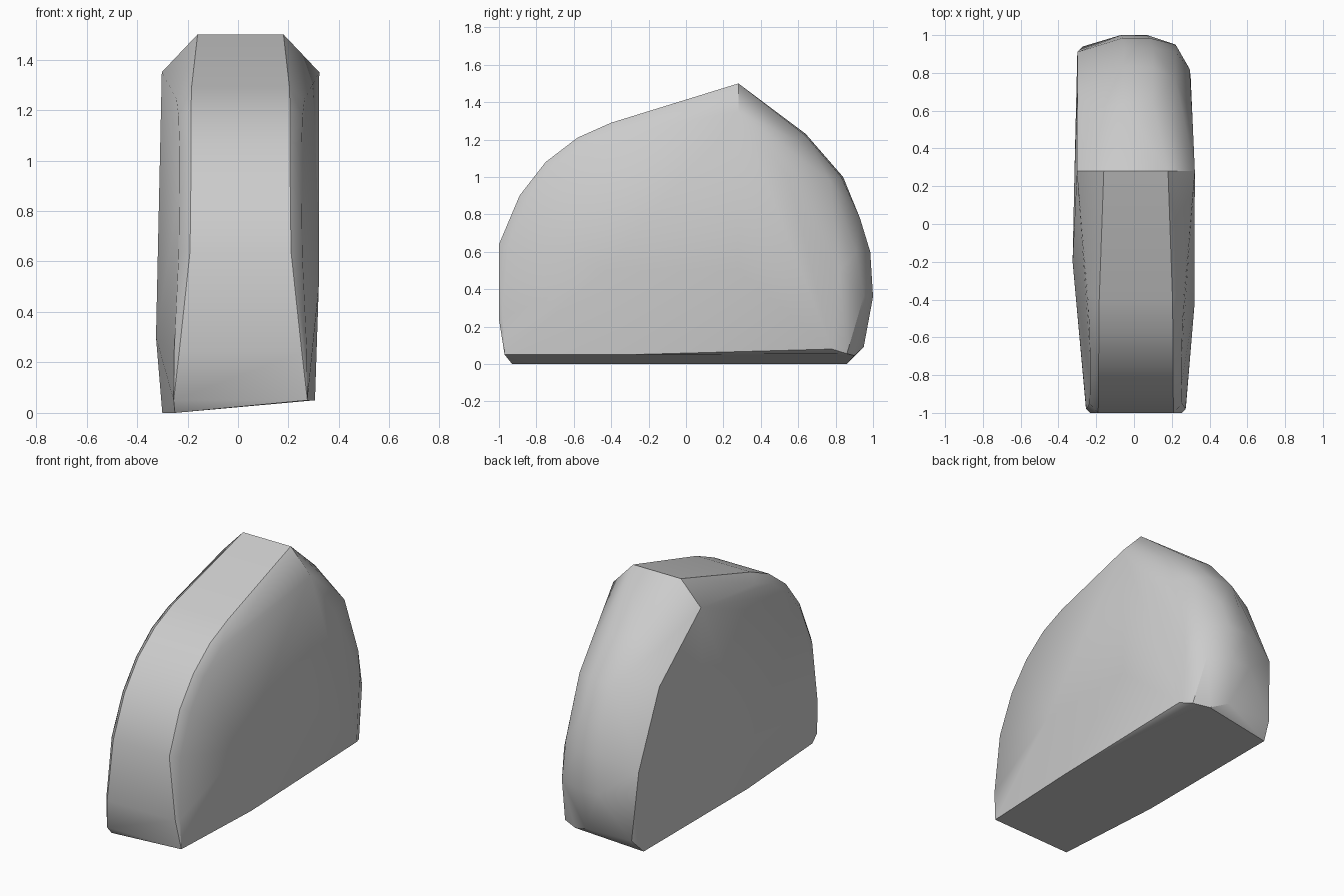
import bpy, bmesh, math

if "Cube" in bpy.data.objects:
    bpy.data.objects.remove(bpy.data.objects["Cube"])

stone = bpy.data.materials.new("grey stone")
stone.use_nodes = True
colour = (0.6, 0.6, 0.6, 1)
stone.diffuse_color = colour
stone.node_tree.nodes["Principled BSDF"].inputs["Base Color"].default_value = colour

# Front band: y, z, half width, then the chamfer's inset and side step
band = [
    (-0.97, 0.05, 0.265, 0, 0),
    (-1.0, 0.24, 0.243, 0.02, 0.02),
    (-1.0, 0.64, 0.2, 0.05, 0.045),
    (-0.89, 0.90, 0.197, 0.05, 0.045),
    (-0.75, 1.08, 0.197, 0.05, 0.045),
    (-0.58, 1.21, 0.196, 0.05, 0.05),
    (-0.40, 1.29, 0.194, 0.06, 0.06),
    (0.28, 1.50, 0.17, 0.15, 0.142),
]
points = []
for y, z, half, inset, step in band:
    # The inset runs towards the middle of the body
    dy, dz = 0.28 - y, 0.45 - z
    length = math.hypot(dy, dz)
    for side in (-1, 1):
        points.append((0.01 + side * half, y, z))
        if inset:
            points.append((0.01 + side * (half + step),
                           y + inset * dy / length, z + inset * dz / length))

# Swelling of the two broad sides
points += [(0.32, -0.43, 0.5), (0.32, 0.28, 0.5), (0.305, -0.3, 0.05),
           (-0.325, -0.2, 0.3), (-0.315, 0.28, 0.6)]

# Rounded back
points += [(-0.06, 0.64, 1.23), (0.1, 0.64, 1.22), (-0.22, 0.6, 1.18),
           (0.2, 0.58, 1.2), (0.31, 0.55, 1.0), (-0.3, 0.7, 1.0),
           (-0.06, 0.84, 1.0), (0.1, 0.83, 1.0), (0.22, 0.77, 0.98),
           (-0.05, 0.93, 0.78), (0.1, 0.93, 0.78),
           (-0.06, 0.985, 0.6), (0.08, 0.985, 0.6), (0.22, 0.91, 0.6),
           (-0.07, 1.0, 0.36), (0.07, 1.0, 0.36), (0.22, 0.95, 0.36),
           (0.295, 0.82, 0.5), (-0.3, 0.91, 0.53), (-0.27, 0.94, 0.09),
           (0.05, 0.95, 0.09)]

# Sloping underside
points += [(-0.25, -0.93, 0), (-0.3, 0.86, 0), (-0.3, -0.2, 0),
           (0.16, 0.9, 0.045), (0.26, 0.86, 0.055), (0.3, 0.78, 0.08)]

bm = bmesh.new()
for p in points:
    bm.verts.new(p)
hull = bmesh.ops.convex_hull(bm, input=bm.verts)
loose = {v for v in hull["geom_interior"] + hull["geom_unused"]
         if isinstance(v, bmesh.types.BMVert)}
bmesh.ops.delete(bm, geom=list(loose), context="VERTS")
bmesh.ops.recalc_face_normals(bm, faces=bm.faces)
mesh = bpy.data.meshes.new("stone_body")
bm.to_mesh(mesh)
bm.free()
mesh.materials.append(stone)

body = bpy.data.objects.new("stone_body", mesh)
bpy.context.collection.objects.link(body)
bpy.context.view_layer.objects.active = body
body.select_set(True)
bpy.ops.object.shade_smooth_by_angle(angle=math.radians(36))
